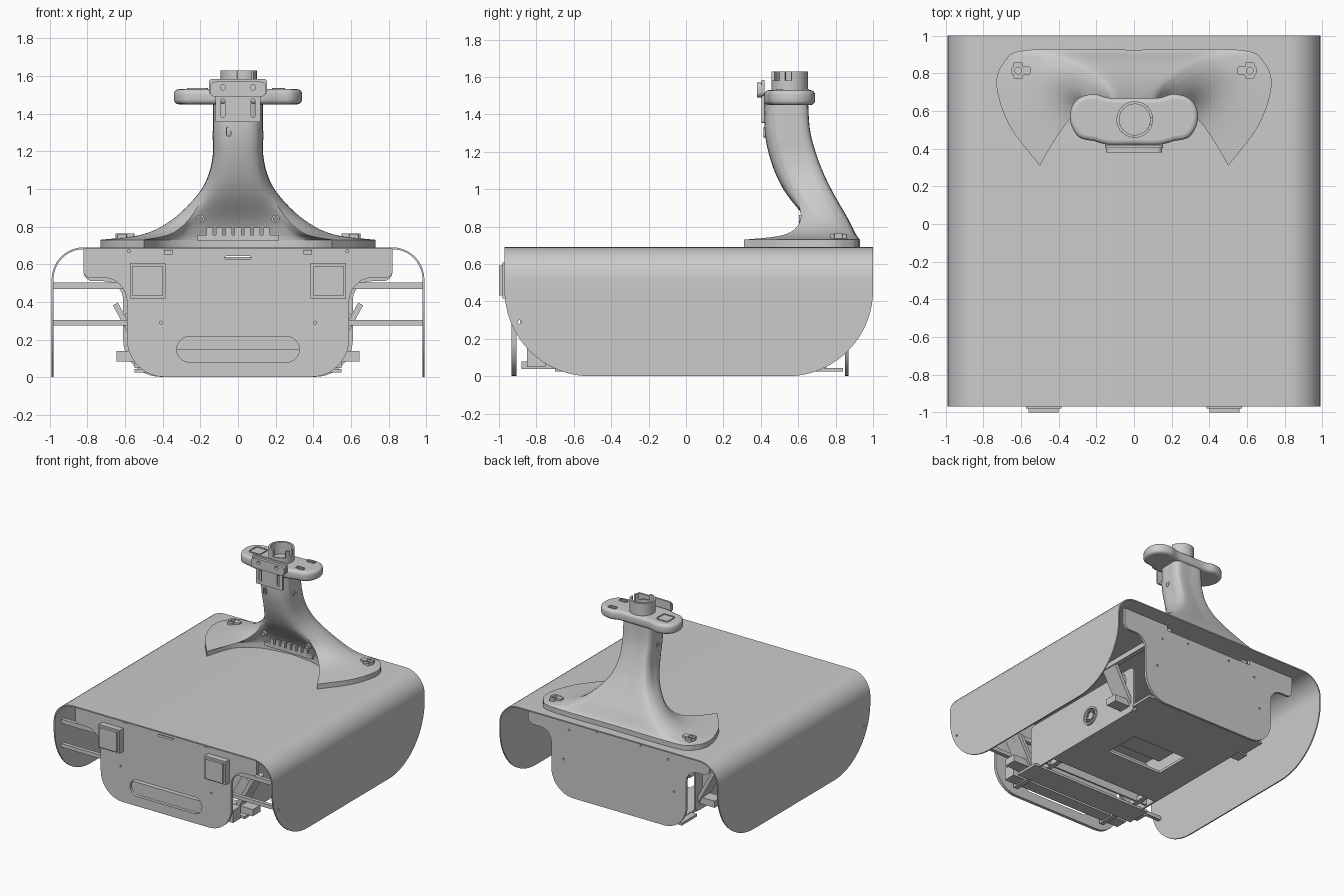
import bpy, bmesh, math
from mathutils import Vector

cube = bpy.data.objects.get("Cube")
if cube:
    bpy.data.objects.remove(cube, do_unlink=True)

GREY = (0.6, 0.6, 0.6, 1)
mat = bpy.data.materials.new("plain grey")
mat.use_nodes = True
mat.diffuse_color = GREY
mat.node_tree.nodes["Principled BSDF"].inputs["Base Color"].default_value = GREY

# Rotations taking a flat outline to each plane
FLAT = (0, 0, 0)
FRONT = (math.pi / 2, 0, 0)
SIDE = (math.pi / 2, 0, math.pi / 2)


def finish(ob):
    ob.data.materials.clear()
    ob.data.materials.append(mat)
    bpy.ops.object.select_all(action="DESELECT")
    ob.select_set(True)
    bpy.context.view_layer.objects.active = ob
    if ob.type == "CURVE":
        bpy.ops.object.convert(target="MESH")
        ob = bpy.context.object
    bpy.ops.object.shade_smooth_by_angle(angle=math.radians(35))
    return ob


def fillet(corners, steps=10):
    """Closed outline from (x, y, radius) corners."""
    out = []
    for i, (x, y, r) in enumerate(corners):
        p = Vector((x, y))
        if not r:
            out.append(p)
            continue
        a = (Vector(corners[i - 1][:2]) - p).normalized()
        b = (Vector(corners[(i + 1) % len(corners)][:2]) - p).normalized()
        half = a.angle(b) / 2
        c = p + (a + b).normalized() * r / math.sin(half)
        d = r / math.tan(half)
        va, vb = p + a * d - c, p + b * d - c
        out += [c + va.slerp(vb, k / steps).normalized() * r for k in range(steps + 1)]
    return out


def rrect(x, y, w, h, r=0):
    w, h = w / 2, h / 2
    return fillet([(x - w, y - h, r), (x + w, y - h, r), (x + w, y + h, r), (x - w, y + h, r)], 6)


def disc(x, y, r, n=20):
    return [Vector((x + r * math.cos(k * math.tau / n), y + r * math.sin(k * math.tau / n))) for k in range(n)]


def mirrored(half):
    return half + [(-x, *rest) for x, *rest in reversed(half)]


def plate(name, loops, rot, at, thick, bevel=0):
    """Flat outline with holes, given thickness, centred on 'at'."""
    cu = bpy.data.curves.new(name, "CURVE")
    cu.dimensions, cu.fill_mode = "2D", "BOTH"
    cu.extrude = thick / 2 - bevel
    cu.bevel_depth, cu.offset, cu.bevel_resolution = bevel, -bevel, 3
    for loop in loops:
        s = cu.splines.new("POLY")
        s.points.add(len(loop) - 1)
        for pt, p in zip(s.points, loop):
            pt.co = (p[0], p[1], 0, 1)
        s.use_cyclic_u = True
    ob = bpy.data.objects.new(name, cu)
    bpy.context.collection.objects.link(ob)
    ob.rotation_euler, ob.location = rot, at
    return finish(ob)


def box(name, at, size, rot=FLAT):
    bpy.ops.mesh.primitive_cube_add(size=1, location=at, rotation=rot)
    ob = bpy.context.object
    ob.name, ob.scale = name, size
    return finish(ob)


def spline(pts, n):
    """Smooth curve through points of any dimension."""
    pts = [pts[0]] + list(pts) + [pts[-1]]
    out = []
    for a, b, c, d in zip(pts, pts[1:], pts[2:], pts[3:]):
        for k in range(n):
            t = k / n
            out.append(tuple(0.5 * (2 * q + (r - p) * t + (2 * p - 5 * q + 4 * r - s) * t * t
                                    + (3 * q - p - 3 * r + s) * t ** 3)
                             for p, q, r, s in zip(a, b, c, d)))
    return out + [tuple(pts[-1])]


# Thin cover: bent top sheet and two rounded side sheets
plate("cover_top", [fillet([(-.99, .47, 0), (-.99, .69, .17), (.99, .69, .17), (.99, .47, 0),
                            (.98, .47, 0), (.98, .68, .16), (-.98, .68, .16), (-.98, .47, 0)])],
      FRONT, (0, .015, 0), 1.97)
for s in (-1, 1):
    plate("cover_side", [fillet([(-.97, .47, 0), (-.97, 0, .46), (1, 0, .46), (1, .47, 0)], 24),
                         disc(-.89, .29, .01)], SIDE, (s * .985, 0, 0), .01)

# End panels
front = mirrored([(.82, .685, 0), (.82, .53, .03), (.59, .53, .13), (.59, .002, .2)])
holes = [rrect(0, .148, .65, .135, .066), rrect(0, .635, .14, .016, .007)]
for s in (-1, 1):
    holes += [disc(s * .41, .29, .008), disc(s * .58, .67, .008), rrect(s * .37, .665, .04, .025)]
plate("front_panel", [fillet(front)] + holes, FRONT, (0, -.92, 0), .025)
back = mirrored([(.3, .64, 0), (.4, .64, 0), (.4, .68, 0), (.82, .68, 0),
                 (.82, .51, .05), (.61, .51, .1), (.61, .002, .2)])
holes = [disc(s * x, z, .008) for s in (-1, 1) for x, z in ((.45, .55), (.2, .6), (.5, .3))]
plate("back_panel", [fillet(back)] + holes, FRONT, (0, .86, 0), .02)

for s in (-1, 1):
    # Square front pads
    box("pad_base", (s * .48, -.955, .512), (.19, .05, .19))
    box("pad_face", (s * .48, -.985, .512), (.16, .03, .16))
    # Beams under the cover
    box("top_beam", (s * .37, -.02, .655), (.04, 1.75, .04))
    # Chassis sides with fan opening
    plate("chassis_side", [rrect(0, .22, 1.2, .38, .04), disc(.1, .2, .07)], SIDE, (s * .5, 0, 0), .015)
    plate("fan_ring", [disc(.1, .2, .075), disc(.1, .2, .06)], SIDE, (s * .51, 0, 0), .02)
    plate("fan_hub", [disc(.1, .2, .03)], SIDE, (s * .5, 0, 0), .02)
    box("fan_bar", (s * .5, .1, .2), (.01, .14, .012))
    box("fan_post", (s * .5, .1, .2), (.01, .012, .14))
    for y in (-.68, .5):
        # Tilted wheel brackets
        box("wheel_bracket", (s * .57, y, .24), (.03, .14, .34), (0, s * .5, 0))
        box("bracket_rib", (s * .53, y, .26), (.12, .02, .2), (0, s * .5, 0))
        box("axle_tab", (s * .57, y, .112), (.15, .1, .055))
    box("chassis_rail", (s * .42, -.6, .06), (.04, .56, .04))

# Cross rails and floor
for z, h in ((.487, .035), (.29, .03)):
    box("cross_rail", (0, -.87, z), (1.96, .03, h))
plate("floor_plate", [rrect(0, .2, 1, 1.1), rrect(0, .15, .5, .3)], FLAT, (0, 0, .04), .02)
box("inner_tray", (0, .15, .12), (.45, .25, .02))
box("front_beam", (0, -.8, .1), (1.1, .1, .1))
box("front_lip", (0, -.6, .035), (1.1, .2, .02))
box("rear_lip", (0, .74, .035), (1.1, .2, .02))
box("chassis_bulkhead", (0, -.45, .22), (1, .015, .36))

# Pedestal foot: crescent outline, tip splits outer and inner arcs
TIP = 5
foot = [(0, .925), (.56, .925), (.69, .86), (.73, .73), (.66, .52), (.5, .31),
        (.42, .54), (.25, .66), (0, .7)]
neck = [(0, 1), (.1, 1), (.13, .85), (.13, .6), (.13, .4), (.125, .25), (.1, .1), (.06, .02), (0, 0)]


def section(y_front, y_back, flare):
    """Closed crescent blending to a rounded column as flare falls to zero."""
    flare = max(flare, 0)
    half = []
    for (fx, fy), (nx, v) in zip(foot, neck):
        base_y = .7 + v * .225
        half.append((nx + (fx - nx) * flare,
                     y_front + v * (y_back - y_front) + (fy - base_y) * flare ** 1.6))
    half = spline(half[:TIP + 1], 5)[:-1] + spline(half[TIP:], 5)
    return half + [(-x, y) for x, y in reversed(half[1:-1])]


plate("pedestal_foot", [section(.7, .925, 1)], FLAT, (0, 0, .71), .04)

# Leaning column: height, front y, back y, flare
levels = [(.73, .7, .925, 1), (.76, .69, .905, .62), (.84, .645, .865, .36), (.97, .54, .79, .14),
          (1.08, .48, .735, .04), (1.2, .44, .69, 0), (1.32, .42, .66, 0), (1.47, .42, .65, 0)]
bm = bmesh.new()
rings = [[bm.verts.new((x, y, z)) for x, y in section(a, b, f)] for z, a, b, f in spline(levels, 6)]
for low, high in zip(rings, rings[1:]):
    for i in range(len(low)):
        bm.faces.new((low[i - 1], low[i], high[i], high[i - 1]))
bm.faces.new(rings[0])
bm.faces.new(rings[-1])
bmesh.ops.recalc_face_normals(bm, faces=bm.faces)
me = bpy.data.meshes.new("column")
bm.to_mesh(me)
bm.free()
column = bpy.data.objects.new("column", me)
bpy.context.collection.objects.link(column)
finish(column)

# Foot fittings
for s in (-1, 1):
    plate("foot_clip", [rrect(s * .6, .815, .1, .045, .01), disc(s * .615, .815, .018)], FLAT, (0, 0, .745), .035)
    plate("foot_cross", [rrect(s * .615, .815, .05, .09, .01), disc(s * .615, .815, .018)], FLAT, (0, 0, .742), .03)
    plate("column_screw", [disc(s * .2, .84, .022), disc(s * .2, .84, .012)], FRONT, (0, .63, 0), .05)
    plate("side_screw", [disc(.545, 1.285, .022), disc(.545, 1.285, .012)], SIDE, (s * .127, 0, 0), .015)
box("vent_sill", (0, .67, .74), (.43, .04, .03))
for k in range(7):
    box("vent_tooth", (-.15 + k * .05, .67, .765), (.035, .04, .06))

# Two-lobed head
half = spline([(0, .67), (.13, .67), (.21, .69), (.29, .67), (.335, .61), (.335, .53),
               (.29, .46), (.21, .44), (.13, .42), (0, .42)], 5)
plate("head", [half + [(-x, y) for x, y in reversed(half[1:-1])]], FLAT, (0, 0, 1.49), .08, .025)
plate("motor_frame", [rrect(-.215, .57, .11, .11, .02), rrect(-.215, .57, .095, .095, .015)],
      FLAT, (0, 0, 1.532), .008)
for y in (.64, .5):
    plate("slot_rim", [rrect(.215, y, .07, .036, .008), rrect(.215, y, .055, .022, .005)],
          FLAT, (0, 0, 1.532), .008)


# Collar on the head with raised walls
def arc(start, end, inner, outer):
    ang = [math.radians(start + (end - start) * k / 24) for k in range(25)]
    pts = [(outer * math.cos(a), outer * math.sin(a)) for a in ang]
    return pts + [(inner * math.cos(a), inner * math.sin(a)) for a in reversed(ang)]


plate("collar", [disc(0, 0, .097, 40), disc(0, 0, .082, 40)], FLAT, (.004, .555, 1.55), .06)
plate("collar_wall", [arc(5, 265, .082, .097)], FLAT, (.004, .555, 1.6), .06)
plate("collar_prong", [arc(325, 345, .082, .097)], FLAT, (.004, .555, 1.6), .06)

# Front mounting bracket
slots = [rrect(s * .08, 1.43, .022, .1, .01) for s in (-1, 1)]
plate("bracket_plate", [fillet(mirrored([(.12, 1.355, .01), (.12, 1.5, 0), (.155, 1.5, .02), (.155, 1.585, .02)]))]
      + slots, FRONT, (0, .412, 0), .016)
plate("bracket_bar", [rrect(0, 1.53, .3, .08, .03)] + [disc(s * .08, 1.54, .014) for s in (-1, 1)],
      FRONT, (0, .393, 0), .025)
plate("cable_slot", [rrect(-.05, 1.305, .03, .055, .014), rrect(-.05, 1.305, .018, .042, .008)],
      FRONT, (0, .425, 0), .02)
